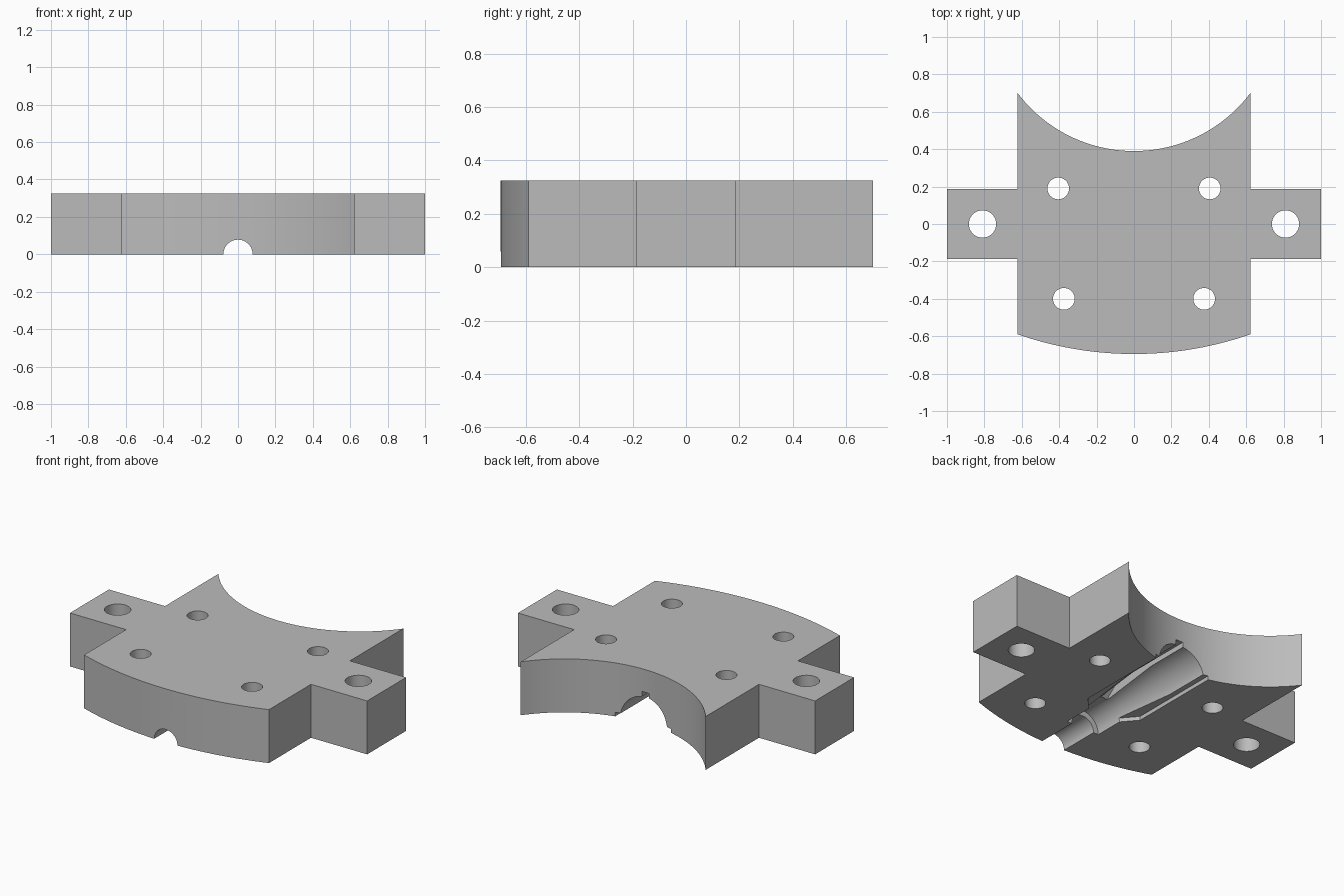
import bpy, bmesh, math
from mathutils import Matrix

if "Cube" in bpy.data.objects:
    bpy.data.objects.remove(bpy.data.objects["Cube"], do_unlink=True)

HEIGHT = 0.325
steel = bpy.data.materials.new("matte_grey")
steel.use_nodes = True
GREY = (0.5, 0.5, 0.5, 1)
steel.diffuse_color = GREY
steel.node_tree.nodes["Principled BSDF"].inputs["Base Color"].default_value = GREY


def make_object(name, bm):
    bmesh.ops.recalc_face_normals(bm, faces=bm.faces)
    mesh = bpy.data.meshes.new(name)
    bm.to_mesh(mesh)
    bm.free()
    mesh.materials.append(steel)
    obj = bpy.data.objects.new(name, mesh)
    bpy.context.collection.objects.link(obj)
    return obj


def prism(name, outline, z0, z1):
    bm = bmesh.new()
    face = bm.faces.new([bm.verts.new((x, y, z0)) for x, y in outline])
    new = bmesh.ops.extrude_face_region(bm, geom=[face])["geom"]
    bmesh.ops.translate(bm, vec=(0, 0, z1 - z0),
                        verts=[v for v in new if isinstance(v, bmesh.types.BMVert)])
    return make_object(name, bm)


def lathe_y(name, profile, steps=64):
    # closed (radius, y) profile turned about the y axis
    bm = bmesh.new()
    verts = [bm.verts.new((r, y, 0)) for r, y in profile]
    edges = [bm.edges.new(pair) for pair in zip(verts, verts[1:])]
    bmesh.ops.spin(bm, geom=verts + edges, cent=(0, 0, 0), axis=(0, 1, 0),
                   angle=math.tau, steps=steps)
    bmesh.ops.remove_doubles(bm, verts=bm.verts, dist=1e-5)
    return make_object(name, bm)


def arc(half, y_end, y_mid, steps=48):
    # circular arc from -half to +half
    sag = y_end - y_mid
    radius = (half * half + sag * sag) / (2 * abs(sag))
    side = math.copysign(1, sag)
    sweep = math.asin(half / radius)
    angles = [sweep * (2 * i / steps - 1) for i in range(steps + 1)]
    return [(radius * math.sin(a), y_mid + side * radius * (1 - math.cos(a)))
            for a in angles]


def cut(body, cutter):
    cutter.hide_render = True
    mod = body.modifiers.new(cutter.name, "BOOLEAN")
    mod.operation = "DIFFERENCE"
    mod.solver = "EXACT"
    mod.object = cutter
    bpy.context.view_layer.objects.active = body
    bpy.ops.object.modifier_apply(modifier=mod.name)
    bpy.data.objects.remove(cutter, do_unlink=True)


# Block with bowed front, hollow back and a mounting ear on each side
W, EAR = 0.622, 0.187
front = arc(W, -0.59, -0.695)
back = arc(W, 0.70, 0.39)
right_ear = [(W, -EAR), (1, -EAR), (1, EAR), (W, EAR)]
left_ear = [(-x, -y) for x, y in right_ear]
block = prism("mould_block", front + right_ear + back[::-1] + left_ear, 0, HEIGHT)

# Vertical bolt and pin holes
for x, y, r in ((0.81, 0, 0.073), (0.405, 0.19, 0.058), (0.375, -0.40, 0.058)):
    for side in (-1, 1):
        bm = bmesh.new()
        bmesh.ops.create_cone(bm, cap_ends=True, segments=48, radius1=r, radius2=r,
                              depth=1, matrix=Matrix.Translation((side * x, y, 0)))
        cut(block, make_object("hole_cutter", bm))

# Stepped half-round cavity, widening towards the back
bore = [(0, -0.9), (0.078, -0.9), (0.078, -0.44), (0.112, -0.44), (0.112, -0.24),
        (0.158, 0.12), (0.158, 0.6), (0, 0.6)]
cut(block, lathe_y("bore_cutter", bore))

# Fin slots on both sides and along the crown of the cavity
fin = [(0, -0.26), (0.11, -0.26), (0.187, -0.17), (0.187, 0.6), (0, 0.6)]
for turn in (0, -90, 180):
    slot = prism("fin_slot_cutter", fin, -0.024, 0.024)
    slot.data.transform(Matrix.Rotation(math.radians(turn), 4, "Y"))
    cut(block, slot)

# Smooth curved walls, crisp edges
bpy.ops.object.select_all(action="DESELECT")
block.select_set(True)
bpy.context.view_layer.objects.active = block
bpy.ops.object.shade_smooth_by_angle(angle=math.radians(25))
